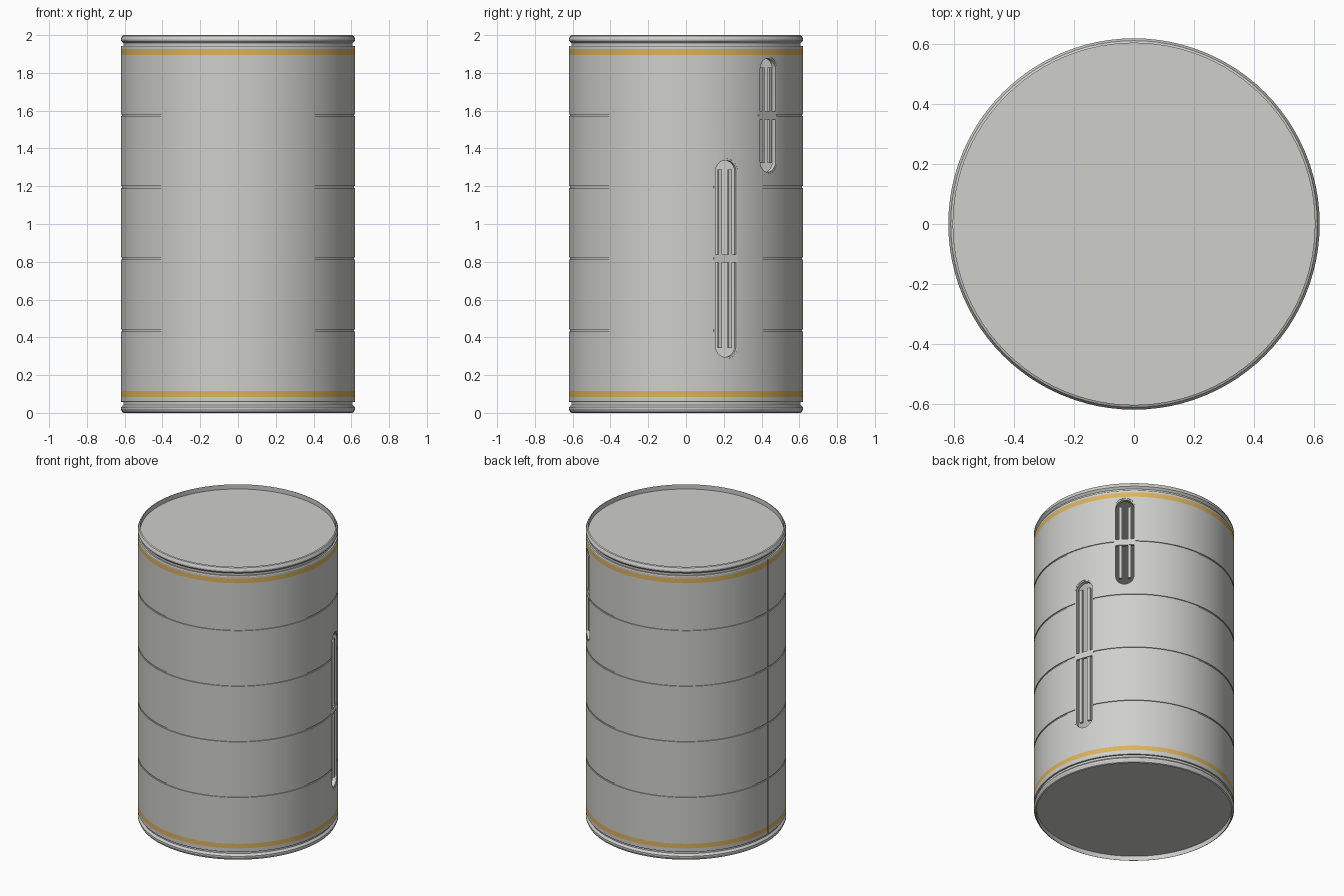
import bpy
import bmesh
from math import cos, sin, pi, radians
from mathutils import Matrix

if "Cube" in bpy.data.objects:
    bpy.data.objects.remove(bpy.data.objects["Cube"])

SEGMENTS = 96
RADIUS = 0.62
HEIGHT = 2.0


def material(name, color):
    mat = bpy.data.materials.new(name)
    mat.use_nodes = True
    mat.diffuse_color = color
    mat.node_tree.nodes["Principled BSDF"].inputs["Base Color"].default_value = color
    return mat


grey = material("light grey metal", (0.62, 0.62, 0.60, 1))
gold = material("gold band", (0.72, 0.45, 0.11, 1))


def make_object(name, bm, mats=(grey,)):
    bmesh.ops.recalc_face_normals(bm, faces=bm.faces)
    mesh = bpy.data.meshes.new(name)
    bm.to_mesh(mesh)
    bm.free()
    for mat in mats:
        mesh.materials.append(mat)
    obj = bpy.data.objects.new(name, mesh)
    bpy.context.collection.objects.link(obj)
    return obj


def activate(obj):
    bpy.ops.object.select_all(action="DESELECT")
    obj.select_set(True)
    bpy.context.view_layer.objects.active = obj


def revolve(bm, profile):
    """Closed solid of revolution with flat end discs."""
    rings = [[bm.verts.new((r * cos(2 * pi * i / SEGMENTS), r * sin(2 * pi * i / SEGMENTS), z))
              for i in range(SEGMENTS)] for r, z in profile]
    for low, high in zip(rings, rings[1:]):
        for i in range(SEGMENTS):
            j = (i + 1) % SEGMENTS
            bm.faces.new((low[i], low[j], high[j], high[i]))
    bm.faces.new(rings[0][::-1])
    bm.faces.new(rings[-1])


def add_box(bm, r0, r1, y0, y1, z0, z1):
    """Box spanning the given radial, sideways and height ranges."""
    scale = Matrix.Diagonal((r1 - r0, y1 - y0, z1 - z0, 1))
    place = Matrix.Translation(((r0 + r1) / 2, (y0 + y1) / 2, (z0 + z1) / 2))
    bmesh.ops.create_cube(bm, size=1, matrix=place @ scale)


def stadium(half_width, half_length, steps=12):
    """Outline of an upright slot with round ends."""
    straight = half_length - half_width
    points = []
    for end in (1, -1):
        for k in range(steps + 1):
            a = pi * k / steps
            points.append((end * half_width * cos(a), end * (straight + half_width * sin(a))))
    return points


def cut(target, bm):
    cutter = make_object("cutter", bm)
    cutter.hide_render = True
    mod = target.modifiers.new("cut", "BOOLEAN")
    mod.operation = "DIFFERENCE"
    mod.solver = "EXACT"
    mod.object = cutter
    activate(target)
    bpy.ops.object.modifier_apply(modifier=mod.name)
    bpy.data.objects.remove(cutter)


# Drum shell: recessed lids, rolled rims and shallow ring grooves
rim = [(0.604, 0.032), (0.604, 0.0), (0.612, 0.004), (RADIUS, 0.02), (RADIUS, 0.03),
       (0.607, 0.043), (0.607, 0.057), (0.617, 0.057), (RADIUS, 0.062)]
BANDS = [(0.085, 0.116), (HEIGHT - 0.105, HEIGHT - 0.074)]
groove_heights = [0.437 + 0.3795 * i for i in range(4)]

profile = list(rim)
profile += [(RADIUS, z) for z in BANDS[0]]
for z in groove_heights:
    profile += [(RADIUS, z - 0.005), (RADIUS - 0.006, z - 0.005),
                (RADIUS - 0.006, z + 0.005), (RADIUS, z + 0.005)]
profile += [(RADIUS, z) for z in BANDS[1]]
profile += [(r, HEIGHT - z) for r, z in reversed(rim)]

bm = bmesh.new()
revolve(bm, profile)
bmesh.ops.recalc_face_normals(bm, faces=bm.faces)
for face in bm.faces:
    z = face.calc_center_median().z
    if any(low < z < high for low, high in BANDS):
        face.material_index = 1
shell = make_object("drum_shell", bm, (grey, gold))

# Hollow inside
bm = bmesh.new()
revolve(bm, [(0.592, 0.05), (0.592, HEIGHT - 0.05)])
cut(shell, bm)

# Vertical seam
bm = bmesh.new()
add_box(bm, -RADIUS - 0.02, -RADIUS + 0.006, -0.004, 0.004, 0.066, HEIGHT - 0.066)
cut(shell, bm)

# Slots: angle, centre height, half length
SLOT_HALF_WIDTH = 0.066
slots = {"long": (radians(20), groove_heights[1], 0.53),
         "short": (radians(44.7), groove_heights[3], 0.31)}

for name, (angle, height, half_length) in slots.items():
    place = Matrix.Rotation(angle, 4, "Z") @ Matrix.Translation((0, 0, height))
    outer = stadium(SLOT_HALF_WIDTH, half_length)

    # Opening through the wall
    bm = bmesh.new()
    near, far = [[bm.verts.new((r, y, z)) for y, z in outer] for r in (0.5, 0.7)]
    bm.faces.new(near)
    bm.faces.new(far)
    for i in range(len(outer)):
        bm.faces.new((near[i - 1], near[i], far[i], far[i - 1]))
    bm.transform(place)
    cut(shell, bm)

    # Frame lining the opening
    inner = stadium(SLOT_HALF_WIDTH - 0.009, half_length - 0.009)
    bm = bmesh.new()
    loops = [[bm.verts.new((r, y, z)) for y, z in outline]
             for outline, r in ((outer, 0.59), (outer, 0.616), (inner, 0.616), (inner, 0.59))]
    for k in range(4):
        a, b = loops[k - 1], loops[k]
        for i in range(len(outer)):
            bm.faces.new((a[i - 1], a[i], b[i], b[i - 1]))
    bm.transform(place)
    frame = make_object(name + "_slot_frame", bm)
    activate(frame)
    bpy.ops.object.shade_smooth_by_angle(angle=radians(30))

    # Pair of upright bars
    bm = bmesh.new()
    reach = half_length - 0.057
    for side in (-1, 1):
        add_box(bm, 0.594, 0.61, side * 0.028 - 0.01, side * 0.028 + 0.01, -reach, reach)
    bm.transform(place)
    make_object(name + "_slot_bars", bm)

    # Cross clamp
    bm = bmesh.new()
    add_box(bm, 0.598, 0.615, -0.064, 0.064, -0.021, 0.021)
    bm.transform(place)
    make_object(name + "_slot_clamp", bm)

activate(shell)
bpy.ops.object.shade_smooth_by_angle(angle=radians(25))
